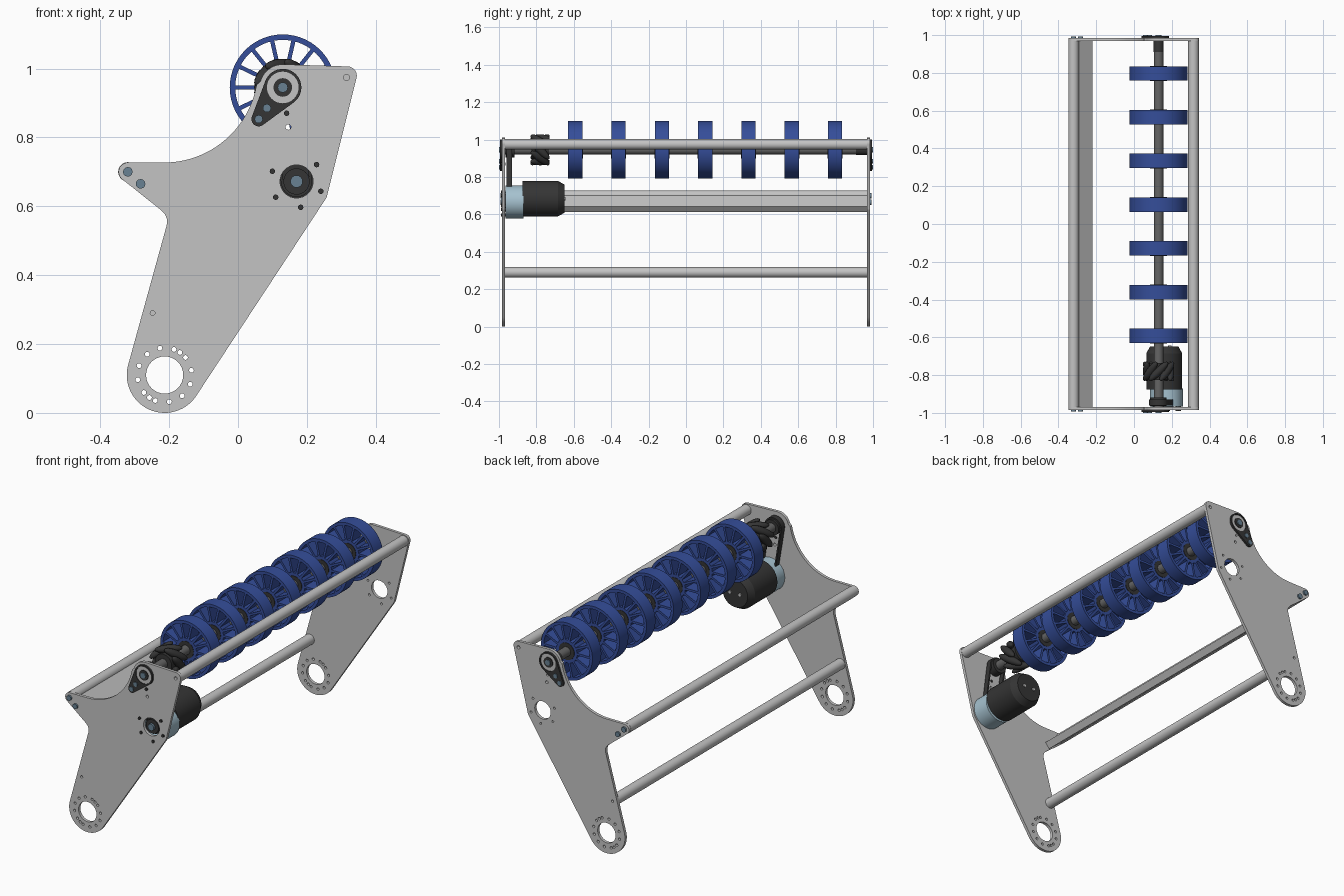
import bpy, bmesh
from math import sin, cos, pi, radians, atan2, asin, hypot, degrees
from mathutils import Matrix

if "Cube" in bpy.data.objects:
    bpy.data.objects.remove(bpy.data.objects["Cube"], do_unlink=True)


def material(name, rgb):
    m = bpy.data.materials.new(name)
    m.use_nodes = True
    m.diffuse_color = (*rgb, 1)
    m.node_tree.nodes["Principled BSDF"].inputs["Base Color"].default_value = (*rgb, 1)
    return m


ALUMINIUM = material("light aluminium", (0.55, 0.55, 0.55))
BLUE = material("wheel blue", (0.035, 0.075, 0.32))
BLACK = material("black", (0.035, 0.035, 0.035))
STEEL = material("dark grey shaft", (0.13, 0.13, 0.13))
MOTOR = material("pale blue motor", (0.38, 0.54, 0.63))
BOLT = material("bolt blue grey", (0.14, 0.22, 0.29))


def arc(c, r, a0, a1, n=12):
    return [(c[0] + r * cos(radians(a0 + (a1 - a0) * i / n)),
             c[1] + r * sin(radians(a0 + (a1 - a0) * i / n))) for i in range(n + 1)]


def circle(c, r, n=32):
    return arc(c, r, 0, 360, n)[:-1]


def hull(a, ra, b, rb):
    """Outline of two circles joined by their outer tangents."""
    d = degrees(atan2(b[1] - a[1], b[0] - a[0]))
    k = 90 - degrees(asin((ra - rb) / hypot(b[0] - a[0], b[1] - a[1])))
    return arc(a, ra, d + k, d - k + 360, 24) + arc(b, rb, d - k, d + k)


def add_mesh(name, mesh, mat):
    mesh.materials.clear()
    mesh.materials.append(mat)
    ob = bpy.data.objects.new(name, mesh)
    bpy.context.collection.objects.link(ob)
    return ob


def prism(name, loops, y0, y1, mat):
    """Extrude x-z outlines (inner loops are holes) from y0 to y1."""
    cu = bpy.data.curves.new(name, "CURVE")
    cu.dimensions = "2D"
    cu.fill_mode = "BOTH"
    cu.extrude = abs(y1 - y0) / 2
    for loop in loops:
        sp = cu.splines.new("POLY")
        sp.points.add(len(loop) - 1)
        for p, (x, z) in zip(sp.points, loop):
            p.co = (x, z, 0, 1)
        sp.use_cyclic_u = True
    tmp = bpy.data.objects.new("temporary", cu)
    bpy.context.collection.objects.link(tmp)
    dg = bpy.context.evaluated_depsgraph_get()
    mesh = bpy.data.meshes.new_from_object(tmp.evaluated_get(dg))
    bpy.data.objects.remove(tmp, do_unlink=True)
    mesh.transform(Matrix.Translation((0, (y0 + y1) / 2, 0)) @ Matrix.Rotation(pi / 2, 4, "X"))
    return add_mesh(name, mesh, mat)


def rod(name, c, r, y0, y1, mat, n=32):
    return prism(name, [circle(c, r, n)], y0, y1, mat)


AXLE = (0.13, 0.945)
DRIVE = (0.17, 0.672)
PIVOT = (-0.213, 0.11)
TIP = (-0.32, 0.70)
BAR_BOLT = (-0.283, 0.665)
TOP_BAR = (0.315, 0.974)
LOW_BAR = (-0.248, 0.29)
CLAMP = (0.06, 0.853)

# Side plate outline and holes
outline = (arc(PIVOT, 0.11, 165, 327, 28) + arc((0.225, 0.64), 0.035, 327, 346, 5)
           + arc((0.318, 0.979), 0.027, 346, 448) + arc(AXLE, 0.067, 88, 165)
           + arc((-0.215, 1.0), 0.273, -10, -90, 24) + arc(TIP, 0.027, 90, 232)
           + [(-0.225, 0.59), (-0.212, 0.577), (-0.206, 0.562), (-0.207, 0.545)])
mount_bolts = [arc(DRIVE, 0.076, a, a, 1)[0] for a in (40, 157, 217, 279, 338)]
mount_bolts.append((0.141, 0.87))
holes = [circle(PIVOT, 0.054), circle(DRIVE, 0.048), circle(TOP_BAR, 0.009, 12),
         circle(LOW_BAR, 0.007, 12), circle((0.146, 0.83), 0.008, 12)]
holes += [circle(arc(PIVOT, 0.079, a, a, 1)[0], 0.007, 12) for a in range(10, 370, 30)]
holes += [circle(arc(PIVOT, 0.079, a, a, 1)[0], 0.007, 12) for a in (56, 236)]
bolt_holes = [circle(p, 0.006, 12) for p in mount_bolts]

for s, side in ((-1, "front"), (1, "back")):
    extra = bolt_holes if s > 0 else []
    prism(side + "_side_plate", [outline] + holes + extra, s * 0.968, s * 0.984, ALUMINIUM)
    # Axle bearing clamp on the outside of each plate
    prism(side + "_bearing_clamp", [hull(AXLE, 0.054, CLAMP, 0.021), circle(AXLE, 0.046)],
          s * 0.984, s * 0.995, BLACK)
    rod(side + "_bearing_face", AXLE, 0.046, s * 0.984, s * 0.991, ALUMINIUM)
    rod(side + "_axle_collar", AXLE, 0.027, s * 0.984, s * 0.995, BLACK)
    rod(side + "_axle_bolt", AXLE, 0.015, s * 0.984, s * 1.0, BOLT, 12)
    for p in (CLAMP, (0.084, 0.885)):
        rod(side + "_clamp_bolt", p, 0.012, s * 0.984, s * 1.0, BOLT, 12)
    for p in (TIP, BAR_BOLT):
        rod(side + "_arm_bolt", p, 0.014, s * 0.984, s * 0.993, BOLT, 12)
for p in mount_bolts:
    rod("motor_mount_bolt", p, 0.008, -0.99, -0.966, BLACK, 12)

# Cross bars
for name, c in (("top_bar", TOP_BAR), ("lower_bar", LOW_BAR), ("arm_bar", TIP)):
    rod(name, c, 0.028, -0.968, 0.968, ALUMINIUM)
dx, dz, t = 0.77, -0.64, 0.019
a, b = TIP, (TIP[0] + 0.115 * dx, TIP[1] + 0.115 * dz)
prism("arm_channel", [[(a[0] - t * dz, a[1] + t * dx), (b[0] - t * dz, b[1] + t * dx),
                       (b[0] + t * dz, b[1] - t * dx), (a[0] + t * dz, a[1] - t * dx)]],
      -0.968, 0.968, ALUMINIUM)

# Axle
rod("axle", AXLE, 0.025, -0.968, 0.968, STEEL, 24)
rod("axle_spacer", AXLE, 0.027, 0.91, 0.968, BLACK, 24)

# Row of spoked wheels: pockets cut between the spokes
SPOKES = 14
step = 360 / SPOKES
pockets = [arc(AXLE, 0.138, k * step + 2.5, (k + 1) * step - 2.5, 6)
           + arc(AXLE, 0.062, (k + 1) * step - 5.5, k * step + 5.5, 4) for k in range(SPOKES)]
wheel = prism("wheel", [circle(AXLE, 0.154, 56), circle(AXLE, 0.046)] + pockets,
              -0.038, 0.038, BLUE)
core = rod("wheel_hub", AXLE, 0.046, -0.04, 0.04, BLACK)
for part in (wheel, core):
    for i in range(7):
        ob = part if i == 0 else part.copy()
        if i:
            bpy.context.collection.objects.link(ob)
        ob.location.y = -0.592 + 0.2315 * i

# Centring wheel with slanted rollers
rod("roller_wheel_core", AXLE, 0.05, -0.825, -0.735, BLACK)
bm = bmesh.new()
for k in range(8):
    m = (Matrix.Translation((AXLE[0], -0.78, AXLE[1])) @ Matrix.Rotation(k * pi / 4, 4, "Y")
         @ Matrix.Translation((0.062, 0, 0)) @ Matrix.Rotation(pi / 4, 4, "X")
         @ Matrix.Diagonal((0.021, 0.021, 0.07, 1)))
    bmesh.ops.create_uvsphere(bm, u_segments=12, v_segments=8, radius=1, matrix=m)
mesh = bpy.data.meshes.new("slanted_rollers")
bm.to_mesh(mesh)
bm.free()
add_mesh("slanted_rollers", mesh, BLACK)

# Belt drive
belt = [hull(AXLE, 0.05, DRIVE, 0.0451), hull(AXLE, 0.042, DRIVE, 0.0371)]
prism("drive_belt", belt, -0.96, -0.93, BLACK)
rod("axle_pulley", AXLE, 0.042, -0.964, -0.918, BLACK)
rod("motor_pulley", DRIVE, 0.038, -0.978, -0.925, BLACK)
rod("motor_shaft_bolt", DRIVE, 0.018, -0.99, -0.97, BOLT, 16)

# Motor: pale gearbox, black can with a tapered end
gear_c, can_c = (0.172, 0.667), (0.16, 0.684)
prism("motor_gearbox", [circle(gear_c, 0.088, 40), circle(gear_c, 0.055)],
      -0.966, -0.87, MOTOR)
rod("motor_can", can_c, 0.095, -0.875, -0.685, BLACK, 40)
bm = bmesh.new()
bmesh.ops.create_cone(bm, cap_ends=True, segments=40, radius1=0.095, radius2=0.075, depth=0.036,
                      matrix=Matrix.Translation((can_c[0], -0.667, can_c[1]))
                      @ Matrix.Rotation(-pi / 2, 4, "X"))
mesh = bpy.data.meshes.new("motor_end_cap")
bm.to_mesh(mesh)
bm.free()
add_mesh("motor_end_cap", mesh, BLACK)
for dx in (-0.03, 0.03):
    rod("motor_terminal", (can_c[0] + dx, can_c[1]), 0.009, -0.65, -0.643, ALUMINIUM, 12)

# Smooth the round parts, keep the edges sharp
bpy.ops.object.select_all(action="DESELECT")
for ob in bpy.context.collection.objects:
    if ob.type == "MESH":
        ob.select_set(True)
        bpy.context.view_layer.objects.active = ob
bpy.ops.object.shade_smooth_by_angle(angle=radians(35))
